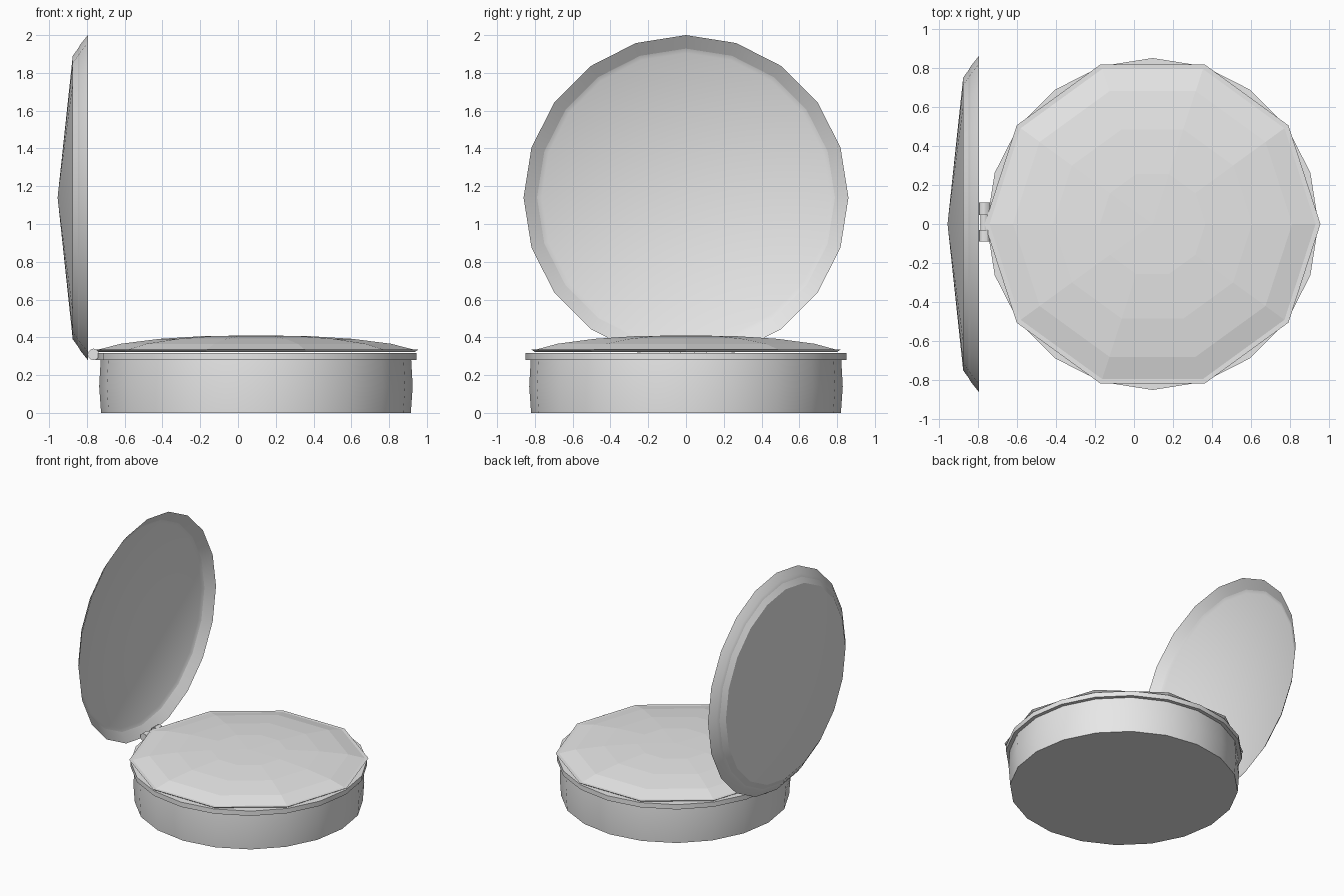
import bpy, math
from mathutils import Matrix

cube = bpy.data.objects.get("Cube")
if cube:
    bpy.data.objects.remove(cube, do_unlink=True)

metal = bpy.data.materials.new("pale_grey_metal")
metal.use_nodes = True
GREY = (0.8, 0.8, 0.8, 1)
metal.diffuse_color = GREY
metal.node_tree.nodes["Principled BSDF"].inputs["Base Color"].default_value = GREY

CENTRE_X = 0.095


def lathe(name, profile, sides, matrix, smooth=True):
    """Revolve (radius, height) points around z; zero radius makes a pole."""
    verts, faces, rings = [], [], []
    for r, h in profile:
        n = sides if r > 0 else 1
        rings.append(range(len(verts), len(verts) + n))
        for i in range(n):
            a = math.tau * i / sides
            verts.append((r * math.cos(a), r * math.sin(a), h))
    for low, high in zip(rings, rings[1:]):
        for i in range(sides):
            j = (i + 1) % sides
            if len(low) == 1:
                faces.append((low[0], high[j], high[i]))
            elif len(high) == 1:
                faces.append((low[i], low[j], high[0]))
            else:
                faces.append((low[i], low[j], high[j], high[i]))
    mesh = bpy.data.meshes.new(name)
    mesh.from_pydata(verts, [], faces)
    mesh.transform(matrix)
    mesh.materials.append(metal)
    obj = bpy.data.objects.new(name, mesh)
    bpy.context.collection.objects.link(obj)
    if smooth:
        bpy.ops.object.select_all(action='DESELECT')
        obj.select_set(True)
        bpy.context.view_layer.objects.active = obj
        bpy.ops.object.shade_smooth_by_angle(angle=math.radians(30))
    return obj


base = Matrix.Translation((CENTRE_X, 0, 0))

# Round case with slightly bulging wall and a projecting rim
lathe("case_body", [(0, 0), (0.82, 0), (0.83, 0.14), (0.822, 0.28),
                    (0.85, 0.28), (0.85, 0.318), (0, 0.318)], 20, base)

# Ten-sided faceted dome with a thin edge
lathe("faceted_dome", [(0, 0.322), (0.84, 0.322), (0.86, 0.335), (0.835, 0.335),
                       (0.715, 0.366), (0.51, 0.392), (0.27, 0.407), (0, 0.41)],
      10, base, smooth=False)

# Open cover standing upright: hollow dish whose opening faces +x
upright = Matrix.Translation((-0.795, 0, 1.14)) @ Matrix.Rotation(math.pi / 2, 4, 'Y')
lathe("open_cover", [(0, -0.16), (0.75, -0.08), (0.86, 0),
                     (0.81, -0.04), (0.765, -0.065), (0, -0.065)], 20, upright)

# Hinge: two wide knuckles with a slimmer one between them
for name, y, length, radius in (("hinge_knuckle_front", -0.09, 0.06, 0.03),
                                ("hinge_knuckle_middle", -0.03, 0.075, 0.022),
                                ("hinge_knuckle_back", 0.045, 0.065, 0.03)):
    along_y = Matrix.Translation((-0.765, y, 0.31)) @ Matrix.Rotation(-math.pi / 2, 4, 'X')
    lathe(name, [(0, 0), (radius, 0), (radius, length), (0, length)], 12, along_y)
